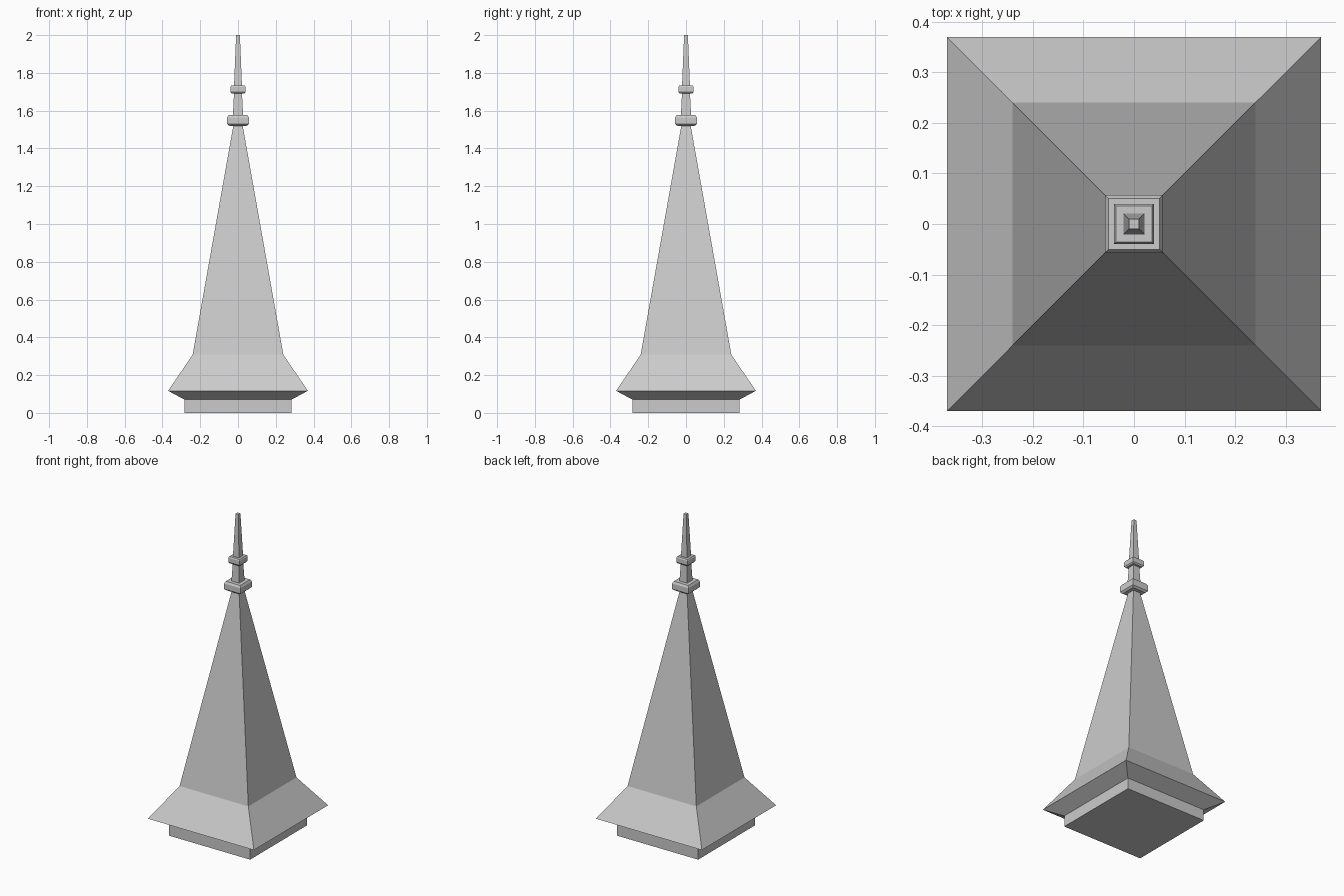
import bpy, bmesh

cube = bpy.data.objects.get("Cube")
if cube:
    bpy.data.objects.remove(cube, do_unlink=True)

stone = bpy.data.materials.new("grey stone")
stone.use_nodes = True
GREY = (0.6, 0.6, 0.6, 1)
stone.diffuse_color = GREY
stone.node_tree.nodes["Principled BSDF"].inputs["Base Color"].default_value = GREY


def square_tier(name, profile):
    """Stack square rings of (half width, height) into a closed flat-faced solid."""
    bm = bmesh.new()
    corners = ((-1, -1), (1, -1), (1, 1), (-1, 1))
    rings = [[bm.verts.new((sx * r, sy * r, z)) for sx, sy in corners] for r, z in profile]
    for low, high in zip(rings, rings[1:]):
        for i in range(4):
            j = (i + 1) % 4
            bm.faces.new((low[i], low[j], high[j], high[i]))
    bm.faces.new(rings[0][::-1])
    bm.faces.new(rings[-1])
    mesh = bpy.data.meshes.new(name)
    bm.to_mesh(mesh)
    bm.free()
    mesh.materials.append(stone)
    obj = bpy.data.objects.new(name, mesh)
    bpy.context.collection.objects.link(obj)
    return obj


# Plinth and flared eaves running up into the tall roof
square_tier("plinth", [(0.283, 0), (0.283, 0.07)])
square_tier("spire_roof", [(0.283, 0.07), (0.37, 0.117), (0.24, 0.308), (0.024, 1.525)])

# Finial: two chamfered collars on a tapering shaft
square_tier("lower_collar", [(0.046, 1.52), (0.057, 1.53), (0.057, 1.565), (0.05, 1.578)])
square_tier("finial_shaft", [(0.027, 1.575), (0.021, 1.695)])
square_tier("upper_collar", [(0.034, 1.69), (0.04, 1.698), (0.04, 1.725), (0.036, 1.733)])
square_tier("finial_tip", [(0.021, 1.73), (0.01, 2.0)])
